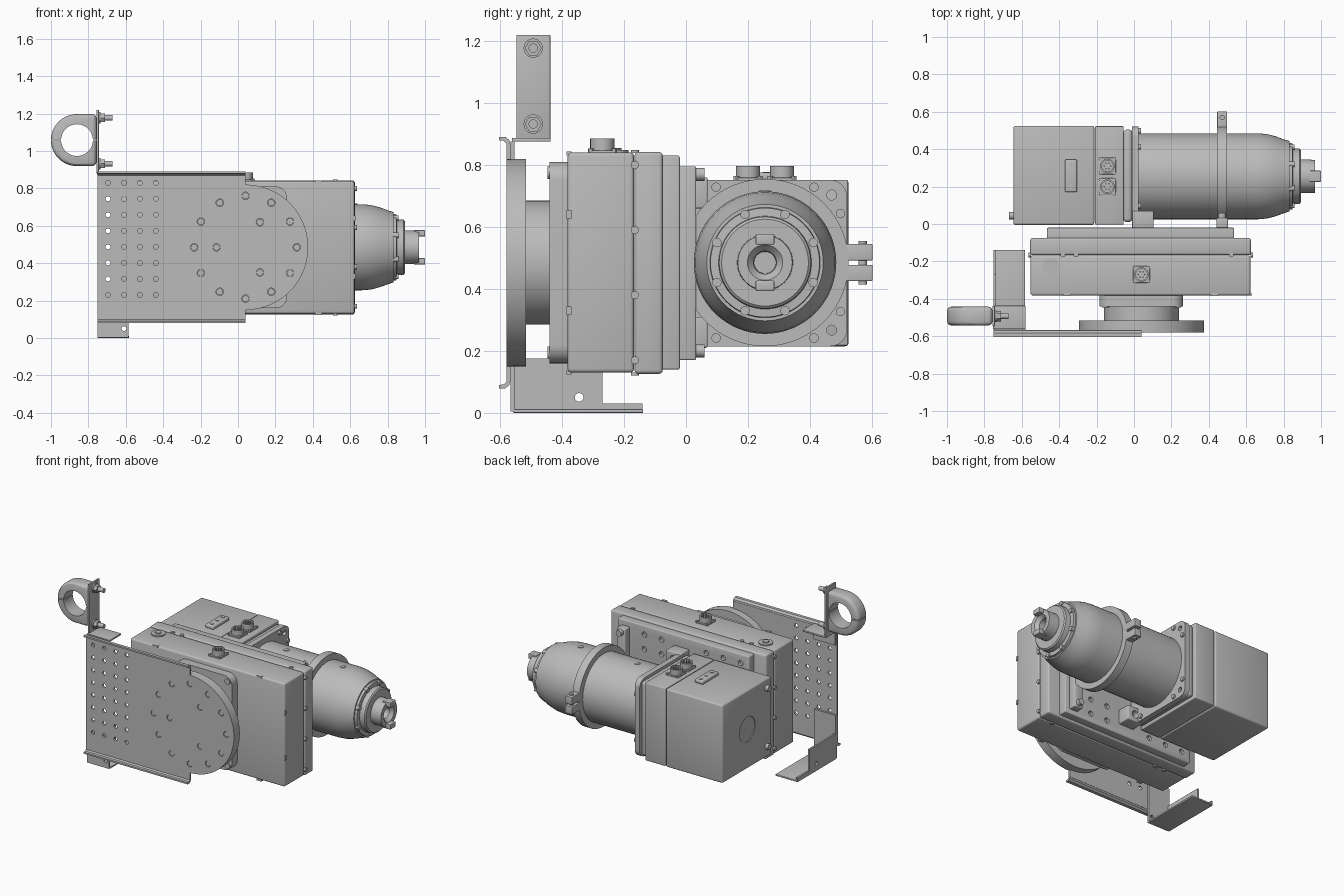
import bpy, bmesh
from math import sin, cos, pi, radians
from mathutils import Vector, Matrix

cube = bpy.data.objects.get("Cube")
if cube:
    bpy.data.objects.remove(cube)

grey = bpy.data.materials.new("plain grey")
grey.use_nodes = True
grey.diffuse_color = (0.5, 0.5, 0.5, 1)
grey.node_tree.nodes["Principled BSDF"].inputs["Base Color"].default_value = (0.5, 0.5, 0.5, 1)
TURN = {"x": Matrix.Rotation(pi / 2, 4, "Y"), "y": Matrix.Rotation(-pi / 2, 4, "X"), "z": Matrix.Identity(4)}
parts = []


def add(name, bm, bevel=0, segments=3):
    bmesh.ops.recalc_face_normals(bm, faces=bm.faces)
    mesh = bpy.data.meshes.new(name)
    bm.to_mesh(mesh)
    bm.free()
    mesh.materials.append(grey)
    ob = bpy.data.objects.new(name, mesh)
    bpy.context.collection.objects.link(ob)
    if bevel:
        mod = ob.modifiers.new("soft edges", "BEVEL")
        mod.width, mod.segments, mod.limit_method = bevel, segments, "ANGLE"
    parts.append(ob)
    return ob


def box(name, x, y, z, bevel=0):
    bm = bmesh.new()
    bmesh.ops.create_cube(bm, size=1)
    for v in bm.verts:
        v.co = [r[0] + (c + 0.5) * (r[1] - r[0]) for r, c in zip((x, y, z), v.co)]
    return add(name, bm, bevel)


def rods(name, axis, spots, radius, length, sides=24):
    # One object holding a cylinder that starts at each spot
    bm = bmesh.new()
    for p in spots:
        m = Matrix.Translation(p) @ TURN[axis] @ Matrix.Translation((0, 0, length / 2))
        bmesh.ops.create_cone(bm, cap_ends=True, segments=sides, radius1=radius,
                              radius2=radius, depth=length, matrix=m)
    return add(name, bm)


def prism(name, axis, points, a, b, bevel=0):
    # Extrude an outline, (x, z) along y or (y, z) along x
    bm = bmesh.new()
    at = (lambda p: (p[0], a, p[1])) if axis == "y" else (lambda p: (a, p[0], p[1]))
    face = bm.faces.new([bm.verts.new(at(p)) for p in points])
    out = bmesh.ops.extrude_face_region(bm, geom=[face])
    shift = Vector((0, b - a, 0) if axis == "y" else (b - a, 0, 0))
    bmesh.ops.translate(bm, vec=shift, verts=[e for e in out["geom"] if isinstance(e, bmesh.types.BMVert)])
    return add(name, bm, bevel)


def lathe(name, profile, y, z, closed=False):
    # Turn an (x, radius) profile about an axis along x
    bm = bmesh.new()
    vs = [bm.verts.new((x, y + r, z)) for x, r in profile]
    edges = [bm.edges.new(p) for p in zip(vs, vs[1:])]
    if closed:
        edges.append(bm.edges.new((vs[-1], vs[0])))
    bmesh.ops.spin(bm, geom=vs + edges, cent=(0, y, z), axis=(1, 0, 0), angle=2 * pi, steps=64)
    bmesh.ops.remove_doubles(bm, verts=bm.verts, dist=0.0002)
    return add(name, bm)


def arc(cx, cz, r, start, end, n=32):
    angles = [radians(start + (end - start) * i / n) for i in range(n + 1)]
    return [(cx + r * cos(t), cz + r * sin(t)) for t in angles]


def rounded(x0, x1, z0, z1, r):
    corners = ((x1 - r, z1 - r, 0), (x0 + r, z1 - r, 90), (x0 + r, z0 + r, 180), (x1 - r, z0 + r, 270))
    return [p for cx, cz, a in corners for p in arc(cx, cz, r, a, a + 90, 8)]


def cut(ob, cutter):
    parts.remove(cutter)
    cutter.hide_render = True
    cutter.hide_set(True)
    mod = ob.modifiers.new("holes", "BOOLEAN")
    mod.operation, mod.object, mod.solver = "DIFFERENCE", cutter, "EXACT"


CZ = 0.485   # height of both main axes
MY = 0.255   # motor axis in y
PX = 0.04    # pivot axis in x

# Perforated carrier plate with a round end and curled lips
plate = prism("carrier_plate", "y", [(-.75, .1), (PX, .1)] + arc(PX, CZ, .335, -90, 90, 48)
              + [(PX, .87), (-.75, .87)], -.58, -.566)
grid = [(x, -.6, .23 + .0857 * i) for x in (-.695, -.61, -.525, -.44) for i in range(8)]
cut(plate, rods("plate_hole_cutter", "y", grid, .013, .05, 16))
lip = [(-.58, .86), (-.566, .86), (-.57, .88), (-.583, .891), (-.604, .891), (-.604, .88), (-.588, .878), (-.58, .87)]
prism("upper_lip", "x", lip, -.75, PX)
prism("lower_lip", "x", [(y, 2 * CZ - z) for y, z in lip], -.75, PX)

# Pivot disc, neck and mounting pad
disc = rods("pivot_disc", "y", [(PX, -.566, CZ)], .335, .05, 72)
ring = [(PX + .275 * cos(i * pi / 6), CZ + .275 * sin(i * pi / 6)) for i in range(12)]
ring += [(PX + .155 * cos(a), CZ + .155 * sin(a)) for a in (pi, pi / 3, -pi / 3)]
cut(plate, rods("pivot_hole_cutter", "y", [(x, -.6, z) for x, z in ring], .02, .05))
rods("pivot_screws", "y", [(x, -.577, z) for x, z in ring], .018, .02)
rods("pivot_neck", "y", [(PX, -.517, CZ)], .2, .09, 64)
prism("pivot_pad", "y", rounded(-.185, .262, .16, .81, .06), -.44, -.38)
rods("pad_screws", "y", [(x, -.447, z) for x in (-.15, .23) for z in (.195, .775)], .02, .01)

# Gearbox housing: front cover, body and raised rear panel
box("gearbox_cover", (-.553, .622), (-.382, -.168), (.13, .84), .012)
wide = [(-.555, -.17), (.625, -.17), (.625, -.072), (.6, -.072), (.535, -.072), (-.465, -.072), (-.53, -.072), (-.555, -.072)]
box("gearbox_body", (-.555, .625), (-.166, -.075), (.126, .842), .012)
panel = box("rear_panel", (-.465, .535), (-.09, -.02), (.14, .83), .006)
spots = [(x, -.04, z) for x in (-.4, -.27, -.14, .2, .33) for z in (.2, .3, .67, .77)]
cut(panel, rods("panel_hole_cutter", "y", spots, .018, .05, 16))
rods("gearbox_side_screws", "x", [(x, -.165, z) for x in (-.565, .622) for z in (.17, .38, .59, .8)], .013, .013, 16)
rods("gearbox_edge_screws", "z", [(x, -.165, z) for x in (-.38, -.31, .52) for z in (.12, .838)], .013, .01, 16)
for z in (.33, .64):
    box("cover_clip", (.618, .627), (-.385, -.37), (z - .014, z + .014))
for x in (-.36, .43):
    for z in (.127, .833):
        box("cover_notch_tab", (x - .018, x + .018), (-.386, -.37), (z - .003, z + .01))
rods("filler_plug", "z", [(-.445, -.23, .838)], .045, .01)
rods("filler_plug_hex", "z", [(-.445, -.23, .846)], .022, .008, 6)


def connector(name, x, y, z):
    # Round socket with a base plate, pins and four corner screws
    box(name + "_base", (x - .045, x + .045), (y - .045, y + .045), (z - .004, z + .007), .003)
    body = rods(name + "_socket", "z", [(x, y, z)], .039, .045, 32)
    cut(body, rods(name + "_socket_cutter", "z", [(x, y, z + .025)], .03, .05, 32))
    pins = [(x + .017 * cos(k * pi / 3), y + .017 * sin(k * pi / 3), z + .02) for k in range(6)]
    rods(name + "_pins", "z", pins, .004, .023, 8)
    rods(name + "_screws", "z", [(x + i, y + j, z) for i in (-.038, .038) for j in (-.038, .038)], .009, .013, 12)


connector("gearbox_connector", .04, -.27, .84)
connector("power_connector", -.142, .2, .752)
connector("signal_connector", -.142, .31, .752)

# Motor drive box with rear cover, terminal plate and side details
rear = box("drive_box_rear", (-.645, -.212), (-.005, .525), (.215, .752), .012)
cut(rear, rods("round_recess_cutter", "x", [(-.7, MY, CZ)], .085, .06, 40))
box("drive_box_front", (-.209, -.055), (-.003, .523), (.217, .752), .006)
box("terminal_plate", (-.37, -.305), (.17, .345), (.75, .775), .008)
rods("terminal_screws", "z", [(-.337, y, .77) for y in (.2, .26, .32)], .012, .008, 16)
rods("drive_box_feet", "x", [(-.667, .045, z) for z in (.29, .69)], .02, .03)

# Motor flange with corner holes and screws
box("motor_collar", (-.058, -.008), (.01, .505), (.23, .74), .02)
flange = prism("motor_flange", "x", rounded(.0, .52, .215, .752, .055), -.012, .025)
cut(flange, rods("flange_hole_cutter", "x", [(-.05, .47, z) for z in (.267, .703)], .016, .1))
rim = [(.025, MY + .29 * cos(radians(a)), CZ + .29 * sin(radians(a))) for a in (33, 57, 123, 237, 303, 327)]
rods("flange_screws", "x", rim, .015, .012, 16)

# Motor barrel, tapered nose and hollow shaft
lathe("motor_barrel", [(0, 0), (0, .23), (.66, .23), (.71, .226), (.76, .213), (.80, .198), (.832, .188),
                       (.832, .178), (.848, .176), (.85, .15), (.885, .148), (.892, .14), (.892, .09),
                       (.968, .088), (.968, .057), (.945, .037), (.9, .035), (.9, 0)], MY, CZ)
nose = [(.83, MY + .168 * cos(a), CZ + .168 * sin(a)) for a in [pi / 8 + i * pi / 4 for i in range(8)]]
rods("nose_screws", "x", nose, .015, .027, 16)
for side in (-1, 1):
    z = CZ + side * .075
    box("shaft_key", (.94, 1), (MY - .03, MY + .03), (z - .017, z + .017), .004)
rods("barrel_screws", "z", [(x, MY, .7) for x in (.19, .62)], .018, .018)

# Split clamp around the barrel with foot and ears
lathe("barrel_clamp", [(.445, .228), (.445, .27), (.498, .27), (.498, .228)], MY, CZ, True)
box("clamp_foot", (.44, .502), (-.022, .033), (.17, .795), .006)
rods("clamp_foot_bolts", "y", [(.471, .03, z) for z in (.2, .77)], .021, .03)
for z in (.425, .492):
    box("clamp_ear", (.445, .498), (.5, .602), (z, z + .053), .004)
rods("clamp_ear_bolt", "z", [(.471, .57, .415)], .014, .14)
for z in (.21, .66):
    block = box("support_block", (-.01, .105), (-.022, .07), (z, z + .1), .006)
    cut(block, rods("support_hole_cutter", "y", [(.048, .03, z + .05)], .025, .1))

# Lower angle bracket
tab = box("lower_bracket_tab", (-.75, -.585), (-.566, -.553), (.004, .3))
cut(tab, rods("tab_hole_cutter", "y", [(-.61, -.6, .05)], .013, .1, 16))
web = prism("lower_bracket_web", "x", [(-.556, 0), (-.14, 0), (-.14, .03), (-.27, .03), (-.27, .13),
                                       (-.27, .175), (-.556, .175)], -.75, -.738)
cut(web, rods("web_hole_cutter", "x", [(-.8, -.345, .05)], .014, .1, 16))
box("lower_bracket_tray", (-.75, -.583), (-.556, -.138), (0, .012), .003)

# Upper bracket holding the hose clamp
box("upper_bracket_tab", (-.745, -.58), (-.566, -.553), (.78, .875))
box("upper_bracket_shelf", (-.755, -.58), (-.562, -.437), (.875, .887), .003)
box("upper_bracket_post", (-.757, -.744), (-.547, -.438), (.878, 1.22), .003)
hose = prism("hose_clamp", "y", arc(-.861, 1.058, .139, 90, 270) + [(-.757, .919), (-.757, 1.197)], -.542, -.442, .022)
cut(hose, rods("hose_bore_cutter", "y", [(-.861, -.7, 1.058)], .085, .4, 48))
for x in (-1.05, -.79):
    cut(hose, box("hose_split_cutter", (x, x + .12), (-.6, -.4), (1.055, 1.061)))
bolts = [(-.757, -.493, z) for z in (.932, 1.177)]
rods("hose_clamp_bolts", "x", bolts, .015, .086, 16)
rods("hose_clamp_washers", "x", bolts, .031, .022)
rods("hose_clamp_nuts", "x", bolts, .027, .045, 6)

# Bake modifiers and smooth the curved faces
bpy.context.view_layer.update()
graph = bpy.context.evaluated_depsgraph_get()
baked = [(ob, bpy.data.meshes.new_from_object(ob.evaluated_get(graph))) for ob in parts]
for ob, mesh in baked:
    ob.modifiers.clear()
    ob.data = mesh
    mesh.shade_smooth()
    mesh.set_sharp_from_angle(angle=radians(30))
for ob in [o for o in bpy.data.objects if o.name.split(".")[0].endswith("_cutter")]:
    bpy.data.objects.remove(ob)
